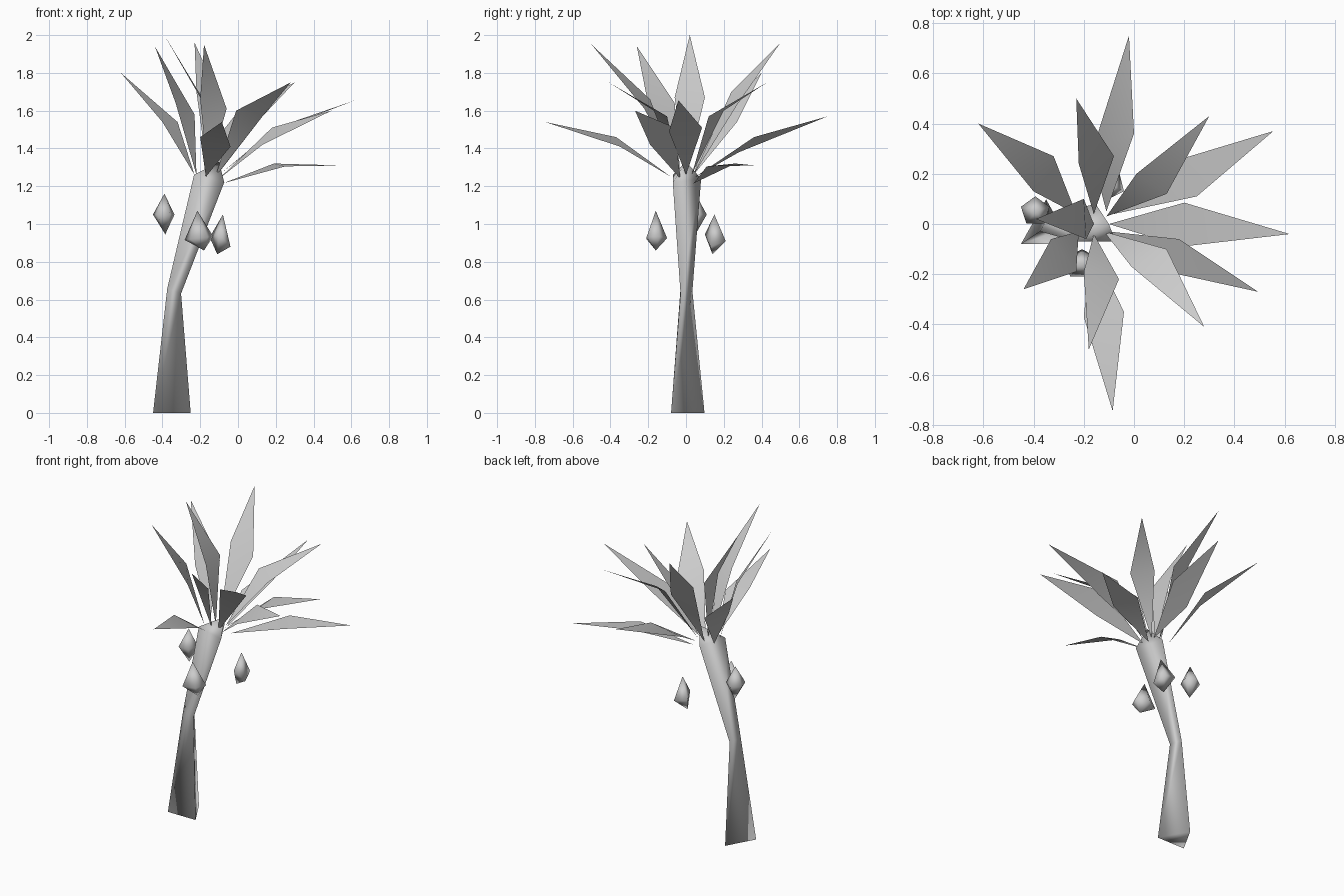
import bpy, math
from mathutils import Vector, Matrix


def make(name, verts, faces):
    me = bpy.data.meshes.new(name)
    me.from_pydata([tuple(v) for v in verts], [], faces)
    ob = bpy.data.objects.new(name, me)
    bpy.context.collection.objects.link(ob)
    bpy.ops.object.select_all(action='DESELECT')
    ob.select_set(True)
    bpy.context.view_layer.objects.active = ob
    bpy.ops.object.shade_smooth()
    return ob


def ring(center, rx, ry, tilt=0, n=5):
    # n-gon with a corner towards +y, tilted around the y axis
    rot = Matrix.Rotation(math.radians(tilt), 3, 'Y')
    return [Vector(center) + rot @ Vector((rx * math.cos(a), ry * math.sin(a), 0))
            for a in (math.pi / 2 + i * 2 * math.pi / n for i in range(n))]


# bent three-sided trunk with a pointed top
v = (ring((-0.35, -0.02, 0), 0.115, 0.118, 0, 3)
     + ring((-0.338, -0.008, 0.645), 0.045, 0.042, 20, 3)
     + ring((-0.153, -0.02, 1.24), 0.095, 0.1, 14, 3)
     + [Vector((-0.10, 0, 1.33))])
f = [(r * 3 + i, r * 3 + (i + 1) % 3, r * 3 + 3 + (i + 1) % 3, r * 3 + 3 + i)
     for r in range(2) for i in range(3)]
f += [(2, 1, 0), (6, 7, 9), (7, 8, 9), (8, 6, 9)]
make("trunk", v, f)


# hanging fruit: double pyramids
def fruit(name, top, rim, bottom):
    n = len(rim)
    f = []
    for i in range(n):
        j = (i + 1) % n
        f += [(i, j, n), (j, i, n + 1)]
    make(name, list(rim) + [top, bottom], f)


fruit("fruit_left", (-0.39, 0.05, 1.16), ring((-0.393, 0.05, 1.05), 0.06, 0.06), (-0.385, 0.05, 0.945))
fruit("fruit_front", (-0.215, -0.16, 1.07), ring((-0.207, -0.16, 0.925), 0.08, 0.06, -7), (-0.18, -0.16, 0.86))
fruit("fruit_back", (-0.08, 0.15, 1.05),
      [(-0.15, 0.20, 0.93), (-0.10, 0.10, 0.945), (-0.04, 0.13, 0.88), (-0.06, 0.21, 0.91)],
      (-0.11, 0.14, 0.84))

# folded leaves: base, one side, other side, tip
leaves = [
    ((-0.11, 0.05, 1.25), (0.00, 0.36, 1.46), (-0.17, 0.28, 1.38), (-0.02, 0.75, 1.57)),
    ((-0.16, 0.04, 1.26), (-0.08, 0.27, 1.63), (-0.22, 0.24, 1.70), (-0.23, 0.50, 1.96)),
    ((-0.23, 0.04, 1.26), (-0.32, 0.27, 1.54), (-0.40, 0.13, 1.54), (-0.62, 0.40, 1.80)),
    ((-0.11, 0.03, 1.26), (0.13, 0.12, 1.57), (0.01, 0.20, 1.60), (0.30, 0.43, 1.75)),
    ((-0.08, 0.04, 1.215), (0.25, 0.11, 1.305), (0.19, 0.26, 1.32), (0.555, 0.37, 1.31)),
    ((-0.10, 0.00, 1.26), (0.19, -0.09, 1.49), (0.20, 0.085, 1.51), (0.62, -0.04, 1.655)),
    ((-0.10, -0.03, 1.24), (0.13, -0.19, 1.42), (0.18, -0.06, 1.51), (0.495, -0.27, 1.60)),
    ((-0.12, -0.03, 1.25), (-0.01, -0.17, 1.60), (0.13, -0.10, 1.57), (0.28, -0.41, 1.75)),
    ((-0.17, -0.08, 1.25), (-0.20, -0.37, 1.46), (-0.04, -0.35, 1.41), (-0.085, -0.745, 1.54)),
    ((-0.16, -0.04, 1.26), (-0.20, -0.19, 1.66), (-0.06, -0.22, 1.61), (-0.18, -0.50, 1.95)),
    ((-0.22, -0.03, 1.26), (-0.33, -0.06, 1.64), (-0.23, -0.19, 1.58), (-0.44, -0.26, 1.94)),
    ((-0.16, 0.00, 1.26), (-0.20, 0.10, 1.67), (-0.19, -0.06, 1.67), (-0.39, 0.02, 2.00)),
]
for n, pts in enumerate(leaves):
    make(f"leaf_{n + 1}", pts, [(0, 1, 2), (1, 3, 2)])
